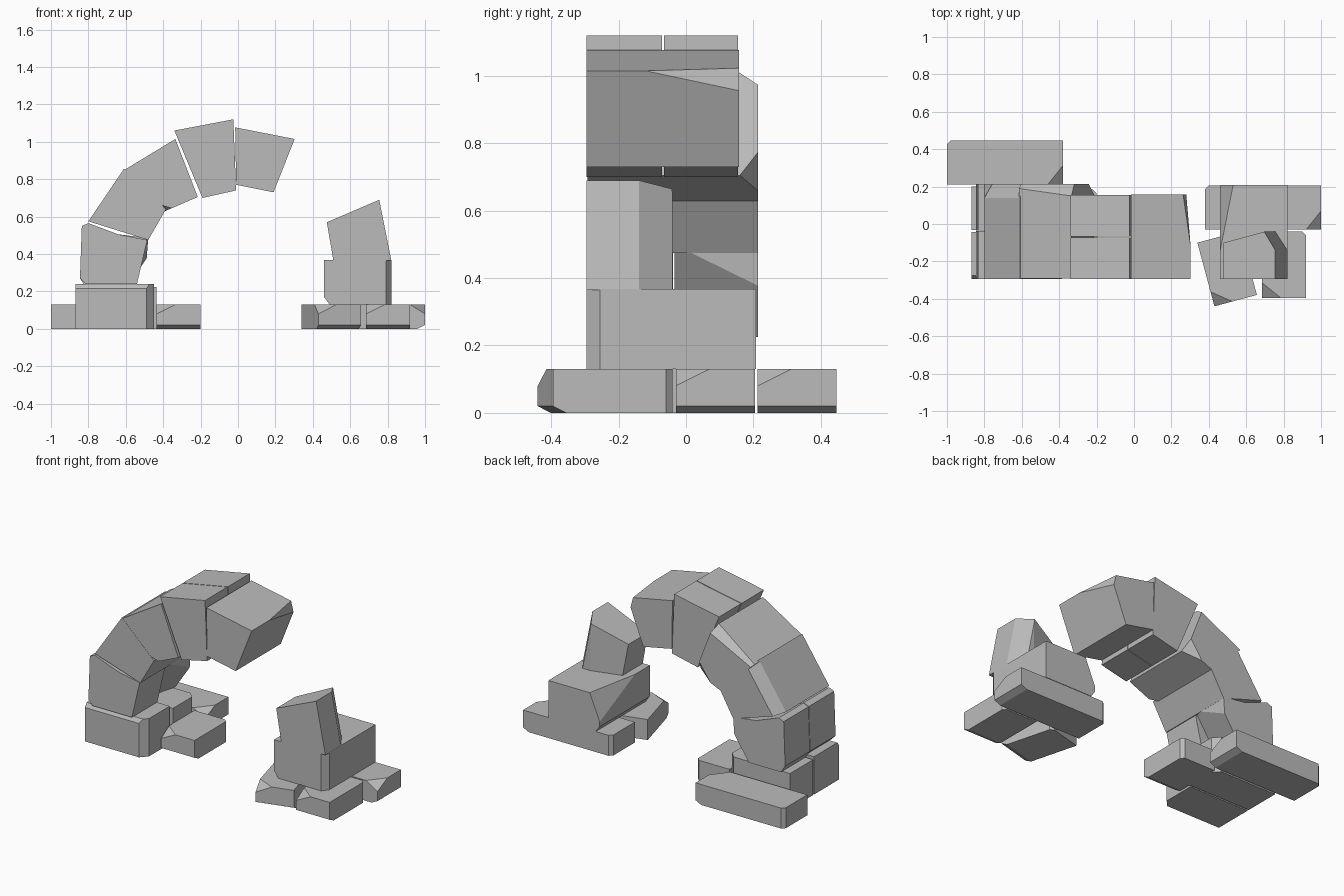
import bpy
import bmesh
from math import radians
from mathutils import Vector, Matrix

cube = bpy.data.objects.get("Cube")
if cube:
    bpy.data.objects.remove(cube)

stone_mat = bpy.data.materials.new("stone_grey")
stone_mat.use_nodes = True
GREY = (0.5, 0.5, 0.5, 1)
stone_mat.diffuse_color = GREY
stone_mat.node_tree.nodes["Principled BSDF"].inputs["Base Color"].default_value = GREY


def slice_off(bm, a, b, c):
    """Cut along the plane through three points, keeping the bulk."""
    a, b, c = Vector(a), Vector(b), Vector(c)
    normal = (b - a).cross(c - a).normalized()
    centre = sum((v.co for v in bm.verts), Vector()) / len(bm.verts)
    if normal.dot(centre - a) > 0:
        normal = -normal
    geom = bm.verts[:] + bm.edges[:] + bm.faces[:]
    bmesh.ops.bisect_plane(bm, geom=geom, plane_co=a, plane_no=normal,
                           clear_outer=True)
    bmesh.ops.holes_fill(bm, edges=[e for e in bm.edges if e.is_boundary])


def block(name, profile, y0, y1, cuts=(), matrix=None):
    """Extrude an x-z profile from y0 to y1, then chip its corners."""
    bm = bmesh.new()
    face = bm.faces.new([bm.verts.new((x, y0, z)) for x, z in profile])
    side = bmesh.ops.extrude_face_region(bm, geom=[face])["geom"]
    verts = [g for g in side if isinstance(g, bmesh.types.BMVert)]
    bmesh.ops.translate(bm, verts=verts, vec=(0, y1 - y0, 0))
    for cut in cuts:
        slice_off(bm, *cut)
    if matrix:
        bm.transform(matrix)
    bmesh.ops.recalc_face_normals(bm, faces=bm.faces)
    mesh = bpy.data.meshes.new(name)
    bm.to_mesh(mesh)
    bm.free()
    mesh.materials.append(stone_mat)
    obj = bpy.data.objects.new(name, mesh)
    bpy.context.collection.objects.link(obj)
    return obj


def rect(x0, x1, z0, z1):
    return [(x0, z0), (x1, z0), (x1, z1), (x0, z1)]


def footing(name, x, y, angle, length, width=0.235, h=0.13):
    """Flat stone from its chipped corner, running back along local y."""
    cuts = [
        # undercut lower front edge
        ((0, 0, 0.02), (width, 0, 0.02), (0, 0.04, 0)),
        # chipped upper corner, in two facets
        ((0, 0, 0.08), (0.1, 0, h), (0, 0.08, h)),
        ((0, 0, 0.105), (0.05, 0, h), (0, 0.03, h)),
        # worn far corner
        ((width, length - 0.02, 0), (width, length - 0.02, h),
         (width - 0.02, length, 0)),
    ]
    place = Matrix.Translation((x, y, 0)) @ Matrix.Rotation(radians(angle), 4, 'Z')
    block(name, rect(0, width, 0, h), 0, length, cuts, place)


# Footing stones
footing("right_back_footing", 1.0, -0.03, 90, 0.62)
footing("right_front_footing", 0.685, -0.395, 0, 0.355)
footing("right_turned_footing", 0.43, -0.44, 15, 0.352)
footing("left_back_footing", -0.38, 0.212, 90, 0.62)
footing("left_front_footing", -0.435, -0.15, 0, 0.335)

# Ruined right pier
block("right_pier_block",
      [(0.49, 0.13), (0.82, 0.13), (0.82, 0.367), (0.46, 0.367), (0.46, 0.17)],
      -0.295, 0.208, [
          ((0.79, -0.295, 0), (0.79, -0.295, 1), (0.82, -0.255, 0)),
          ((0.53, 0.208, 0.367), (0.465, -0.12, 0.367), (0.46, 0.208, 0.2)),
      ])
block("right_pier_top",
      [(0.51, 0.365), (0.82, 0.365), (0.755, 0.69), (0.475, 0.57)],
      -0.295, -0.04, [
          ((0.82, -0.14, 0.365), (0.755, -0.14, 0.69), (0.755, -0.04, 0.365)),
          ((0.7, -0.04, 0), (0.7, -0.04, 1), (0.48, -0.1, 0)),
      ])

# Left pier base
block("left_pier_front_base", rect(-0.87, -0.45, 0, 0.24), -0.293, -0.042, [
    ((-0.49, -0.293, 0), (-0.49, -0.293, 1), (-0.45, -0.25, 0)),
    ((-0.87, -0.293, 0.215), (-0.45, -0.293, 0.215), (-0.87, -0.275, 0.24)),
])
block("left_pier_back_base", rect(-0.87, -0.435, 0, 0.225), -0.032, 0.2, [
    ((-0.435, 0.16, 0), (-0.435, 0.16, 1), (-0.475, 0.2, 0)),
])

# Left springer stones
block("springer_front",
      [(-0.815, 0.24), (-0.54, 0.24), (-0.485, 0.475), (-0.64, 0.505),
       (-0.8, 0.565), (-0.835, 0.55), (-0.845, 0.27)], -0.293, -0.038)
block("springer_back",
      [(-0.815, 0.225), (-0.5, 0.225), (-0.48, 0.485), (-0.64, 0.505),
       (-0.8, 0.565), (-0.835, 0.55), (-0.845, 0.27)], -0.034, 0.213, [
          ((-0.48, 0.213, 0.39), (-0.5, 0.213, 0.36), (-0.5, 0.19, 0.37)),
      ])

# Curved run of the arch
block("lower_arch_stone",
      [(-0.48, 0.475), (-0.385, 0.64), (-0.61, 0.855), (-0.8, 0.575)],
      -0.293, 0.213, [
          ((-0.8, 0.14, 0.575), (-0.61, 0.14, 0.855), (-0.76, 0.213, 0.56)),
      ])
block("upper_arch_stone",
      [(-0.4, 0.625), (-0.215, 0.705), (-0.335, 1.015), (-0.615, 0.845)],
      -0.292, 0.213, [
          ((-0.335, 0.15, 1.015), (-0.615, 0.19, 0.845), (-0.32, 0.205, 0.98)),
          ((-0.25, 0.213, 0.76), (-0.215, 0.16, 0.705), (-0.32, 0.213, 0.66)),
          ((-0.42, -0.292, 0.665), (-0.37, -0.292, 0.65), (-0.395, -0.25, 0.625)),
      ])

# Split crown
for name, y0, y1 in (("front", -0.295, -0.071), ("back", -0.066, 0.154)):
    block("crown_" + name,
          [(-0.34, 1.06), (-0.19, 0.7), (-0.01, 0.74), (-0.025, 1.12)], y0, y1)

# Broken overhanging stone
block("overhang_stone",
      [(-0.015, 1.077), (-0.01, 0.77), (0.19, 0.73), (0.303, 1.015)],
      -0.295, 0.157, [
          ((0.303, -0.12, 1.015), (0.28, 0.157, 0.955), (0.262, 0.157, 1.025)),
      ])
